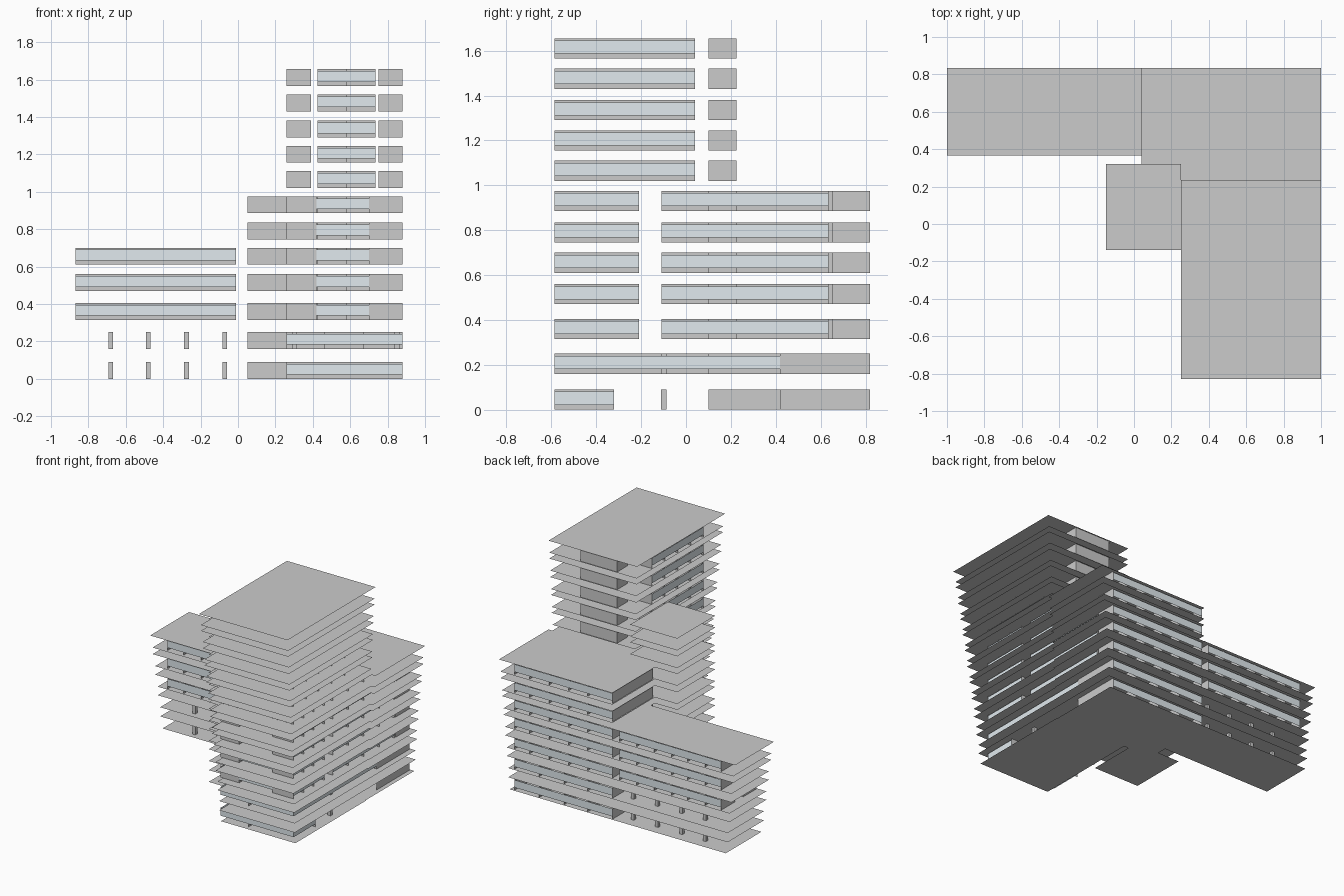
import bpy

if "Cube" in bpy.data.objects:
    bpy.data.objects.remove(bpy.data.objects["Cube"])

FLOORS = [0, .16, .315, .47, .61, .745, .885, 1.02, 1.155, 1.29, 1.43, 1.565]
H = .09

glass = bpy.data.materials.new("pale_glass")
glass.diffuse_color = (.75, .82, .86, .3)
glass.use_nodes = True
glass.node_tree.nodes["Principled BSDF"].inputs["Base Color"].default_value = glass.diffuse_color


def make(name, quads, mat=None):
    verts = [v for q in quads for v in q]
    faces = [range(4 * i, 4 * i + 4) for i in range(len(quads))]
    me = bpy.data.meshes.new(name)
    me.from_pydata(verts, [], [tuple(f) for f in faces])
    ob = bpy.data.objects.new(name, me)
    bpy.context.collection.objects.link(ob)
    if mat:
        me.materials.append(mat)


def flat(x0, x1, y0, y1, z):
    return [(x0, y0, z), (x1, y0, z), (x1, y1, z), (x0, y1, z)]


def upright(x0, y0, x1, y1, z0, z1):
    return [(x0, y0, z0), (x1, y1, z0), (x1, y1, z1), (x0, y0, z1)]


def slabs(name, x0, x1, y0, y1, n, inset):
    # thin floor and ceiling sheets, growing from the ground to the roof
    quads = []
    for k in range(n):
        for z, level in ((FLOORS[k], k), (FLOORS[k] + H, k + 1)):
            t = 1 - level / n
            a, b, c, d = [i * t for i in inset]
            quads.append(flat(x0 + a, x1 - b, y0 + c, y1 - d, z))
    make(name, quads)


slabs("tower_slabs", .25, 1, -.83, .235, 12, (.04, .08, .21, 0))
slabs("back_block_slabs", .04, 1, .235, .835, 7, (0, .085, 0, .01))
slabs("left_wing_slabs", -1, .04, .365, .835, 5, (.085, 0, .03, .01))
slabs("stair_block_slabs", -.15, .25, -.14, .32, 9, (0, 0, 0, 0))

walls, panes, cols = [], [], []


def wall(x0, y0, x1, y1, z):
    walls.append(upright(x0, y0, x1, y1, z, z + H))


def pane(x0, y0, x1, y1, z):
    panes.append(upright(x0, y0, x1, y1, z + .022, z + .08))


def rooms_x(xs, y_out, y_in, z):
    # row of rooms along x: partitions, corridor wall and glazing
    for x in xs:
        wall(x, y_in, x, y_out, z)
    wall(xs[0], y_in, xs[-1], y_in, z)
    for a, b in zip(xs, xs[1:]):
        pane(a, y_out, b, y_out, z)


def rooms_y(ys, x_out, x_in, z):
    # row of rooms along y
    for y in ys:
        wall(x_in, y, x_out, y, z)
    wall(x_in, ys[0], x_in, ys[-1], z)
    for a, b in zip(ys, ys[1:]):
        pane(x_out, a, x_out, b, z)


def column(x, y, z, s=.0125):
    p = [(x - s, y - s), (x + s, y - s), (x + s, y + s), (x - s, y + s)]
    for i in range(4):
        cols.append(upright(*p[i], *p[(i + 1) % 4], z, z + H))


WING_X = [-.87, -.735, -.585, -.45, -.305, -.155, -.01]
BLOCK_X = [.05, .26, .42, .585, .75, .88]
SOUTH_Y = [-.585, -.46, -.335, -.21]
EAST_Y = [-.11, .08, .265, .455, .635]
TOWER_Y = [-.585, -.43, -.275, -.12, .04]

for k, z in enumerate(FLOORS):
    if k < 2:
        # open ground storeys: columns under the wing, entrance rooms elsewhere
        for x in (-.68, -.48, -.275, -.07):
            for y in (.735, .45):
                column(x, y, z)
        for x in (.3, .85):
            column(x, -.1, z)
        rooms_x([.05, .26, .46, .67, .88], .82, .56, z)
        wall(.05, .42, .05, .56, z)
        wall(.88, .42, .88, .56, z)
        wall(.46, .10, .46, .42, z)
        wall(.67, .10, .67, .42, z)
        wall(.46, .10, .67, .10, z)
        south = -.32 if k == 0 else .42
        for x in (.26, .88):
            pane(x, -.585, x, south, z)
        pane(.26, -.585, .88, -.585, z)
        wall(.26, south, .88, south, z)
        wall(.5, -.585, .5, south, z)
    elif k < 7:
        if k < 5:
            # wing rooms either side of a corridor
            rooms_x(WING_X, .82, .65, z)
            rooms_x(WING_X, .39, .55, z)
        # back block and lower tower rooms
        rooms_x(BLOCK_X, .82, .65, z)
        wall(.05, .33, .05, .82, z)
        rooms_y(EAST_Y, .88, .70, z)
        rooms_y(SOUTH_Y, .88, .70, z)
        rooms_y(SOUTH_Y, .26, .42, z)
        rooms_y([-.11, .08], .26, .42, z)
        pane(.42, -.585, .70, -.585, z)
    else:
        # upper tower rooms
        rooms_y(TOWER_Y, .88, .75, z)
        rooms_y(TOWER_Y, .26, .39, z)
        pane(.425, -.585, .735, -.585, z)
    if k >= 2:
        # lift and stair core
        for x in (.425, .58, .735):
            wall(x, .10, x, .225, z)
        wall(.425, .225, .735, .225, z)
        wall(.425, .10, .58, .10, z)

make("room_walls", walls)
make("window_panes", panes, glass)
make("columns", cols)
